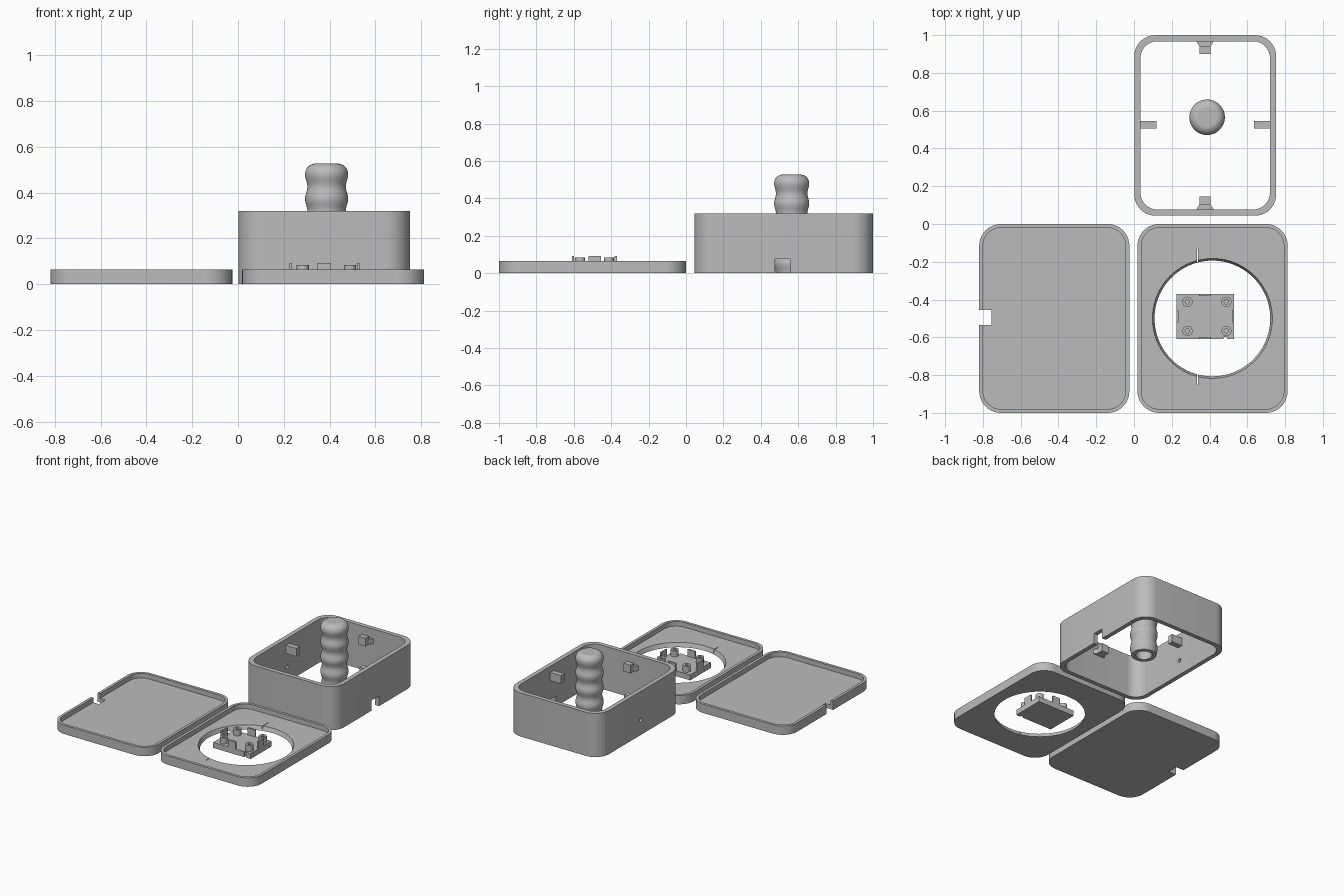
import bpy, bmesh, math
from mathutils import Vector

if "Cube" in bpy.data.objects:
    bpy.data.objects.remove(bpy.data.objects["Cube"], do_unlink=True)

grey = bpy.data.materials.new("plain grey plastic")
grey.use_nodes = True
COLOUR = (0.5, 0.5, 0.5, 1)
grey.diffuse_color = COLOUR
grey.node_tree.nodes["Principled BSDF"].inputs["Base Color"].default_value = COLOUR


def finish(name, bm):
    bmesh.ops.recalc_face_normals(bm, faces=bm.faces)
    mesh = bpy.data.meshes.new(name)
    bm.to_mesh(mesh)
    bm.free()
    mesh.materials.append(grey)
    obj = bpy.data.objects.new(name, mesh)
    bpy.context.collection.objects.link(obj)
    return obj


def select(obj):
    bpy.ops.object.select_all(action="DESELECT")
    obj.select_set(True)
    bpy.context.view_layer.objects.active = obj


def smooth(obj):
    select(obj)
    bpy.ops.object.shade_smooth_by_angle(angle=math.radians(35))


def rounded(cx, cy, w, d, r, z, steps=10):
    """Loop of points round a rectangle with round corners."""
    pts = []
    for k, (sx, sy) in enumerate([(1, 1), (-1, 1), (-1, -1), (1, -1)]):
        for i in range(steps + 1):
            a = math.pi / 2 * (k + i / steps)
            pts.append((cx + sx * (w / 2 - r) + r * math.cos(a),
                        cy + sy * (d / 2 - r) + r * math.sin(a), z))
    return pts


def circle(cx, cy, r, z, n=48):
    return [(cx + r * math.cos(2 * math.pi * i / n),
             cy + r * math.sin(2 * math.pi * i / n), z) for i in range(n)]


def loft(name, loops, closed=False):
    """Skin a row of loops, then cap the ends or join them."""
    bm = bmesh.new()
    rows = [[bm.verts.new(p) for p in loop] for loop in loops]
    pairs = list(zip(rows, rows[1:])) + ([(rows[-1], rows[0])] if closed else [])
    for a, b in pairs:
        for i in range(len(a)):
            j = (i + 1) % len(a)
            bm.faces.new((a[i], a[j], b[j], b[i]))
    if not closed:
        bm.faces.new(rows[0])
        bm.faces.new(rows[-1])
    return finish(name, bm)


def block(name, x0, x1, y0, y1, z0, z1):
    loops = [[(x0, y0, z), (x1, y0, z), (x1, y1, z), (x0, y1, z)] for z in (z0, z1)]
    return loft(name, loops)


def cut(obj, cutter):
    mod = obj.modifiers.new("cut", "BOOLEAN")
    mod.operation = "DIFFERENCE"
    mod.solver = "EXACT"
    mod.object = cutter
    select(obj)
    bpy.ops.object.modifier_apply(modifier=mod.name)
    bpy.data.objects.remove(cutter, do_unlink=True)


# Shallow trays
TRAY_H, FLOOR, RIM = 0.065, 0.03, 0.02


def tray(name, cx):
    w, d, r = 0.795, 1.0, 0.115
    inner = (w - 2 * RIM, d - 2 * RIM, r - RIM)
    return loft(name, [rounded(cx, -0.5, w, d, r, 0),
                       rounded(cx, -0.5, w, d, r, TRAY_H),
                       rounded(cx, -0.5, *inner, TRAY_H),
                       rounded(cx, -0.5, *inner, FLOOR)])


back_cover = tray("back_cover", -0.422)
cut(back_cover, block("notch", -0.9, -0.755, -0.535, -0.455, -0.1, 0.2))
smooth(back_cover)

# Front cover with a flared round window and two thin slits
HX, HY = 0.415, -0.5
front_cover = tray("front_cover", 0.416)
cut(front_cover, loft("window", [circle(HX, HY, 0.295, -FLOOR, 96),
                                 circle(HX, HY, 0.329, 2 * FLOOR, 96)]))
for y0, y1 in ((-0.20, -0.13), (-0.85, -0.79)):
    cut(front_cover, block("slit", 0.333, 0.338, y0, y1, -0.1, 0.2))
smooth(front_cover)

# Open rectangular housing
BX, BY, BW, BD, BH, WALL = 0.377, 0.522, 0.75, 0.955, 0.32, 0.032
outer = (BX, BY, BW, BD, 0.11)
inner = (BX, BY, BW - 2 * WALL, BD - 2 * WALL, 0.09)
housing = loft("housing", [rounded(*outer, 0), rounded(*outer, BH),
                           rounded(*inner, BH), rounded(*inner, 0)], closed=True)
cut(housing, block("cable_notch", 0.65, 0.85, 0.475, 0.56, -0.1, 0.075))
pin = loft("pin_hole", [circle(0, 0, 0.014, z, 20) for z in (-0.1, 0.1)])
pin.rotation_euler = (0, math.pi / 2, 0)
pin.location = (0, 0.52, 0.11)
cut(housing, pin)
smooth(housing)

# Tabs inside the housing walls
Z0, Z1 = 0.215, 0.275
for side, s in (("left", 1), ("right", -1)):
    wall = BX + s * (BW / 2 - WALL / 2)
    tip = BX + s * (BW / 2 - 0.118)
    block(side + "_tab", min(wall, tip), max(wall, tip), 0.505, 0.545, Z0, Z1)
for side, s in (("back", 1), ("front", -1)):
    wall = BY + s * (BD / 2 - WALL / 2)
    tip = BY + s * (BD / 2 - 0.1)
    mid = BY + s * (BD / 2 - 0.06)
    block(side + "_tab", 0.347, 0.405, min(mid, tip), max(mid, tip), Z0, Z1)
    loft(side + "_tab_brace", [[(0.32, wall, z), (0.432, wall, z),
                                (0.405, mid, z), (0.347, mid, z)]
                               for z in (Z0, Z0 + 0.035)])

# Rippled handle with a rounded top and a bored base
GX, GY, TOP, FILLET = 0.387, 0.565, 0.527, 0.045
PERIOD, CREST = 0.107, 0.48


def ripple(z):
    return 0.089 + 0.005 * math.cos(2 * math.pi * (z - CREST) / PERIOD)


profile = [(0.001, 0.1), (0.055, 0.1), (0.055, 0)]
profile += [(ripple(CREST * i / 54), CREST * i / 54) for i in range(55)]
for i in range(1, 11):
    a = math.pi / 2 * i / 10
    profile.append((0.094 - FILLET * (1 - math.cos(a)),
                    CREST + (TOP - CREST) * math.sin(a)))
handle = loft("handle", [circle(GX, GY, r, z) for r, z in profile])
smooth(handle)

# Small mounting plate with posts and clips
PX0, PX1, PY0, PY1, PT = 0.225, 0.53, -0.61, -0.37, 0.04
plate = block("mount_plate", PX0, PX1, PY0, PY1, 0, PT)
cut(plate, block("plate_notch", 0.475, 0.495, PY0 - 0.05, PY0 + 0.012, -0.1, 0.1))
for x in (0.283, 0.489):
    for y in (-0.412, -0.566):
        post = loft("mount_post", [circle(x, y, r, z, 24) for r, z in
                                   ((0.027, PT), (0.027, 0.083),
                                    (0.012, 0.083), (0.012, PT))], closed=True)
        smooth(post)
T, CLIP = 0.011, 0.092
for x in (PX0, PX1 - T):
    block("side_clip", x, x + T, -0.522, -0.455, PT, CLIP)
for y in (PY0, PY1 - T):
    block("end_clip", 0.345, 0.407, y, y + T, PT, CLIP)
